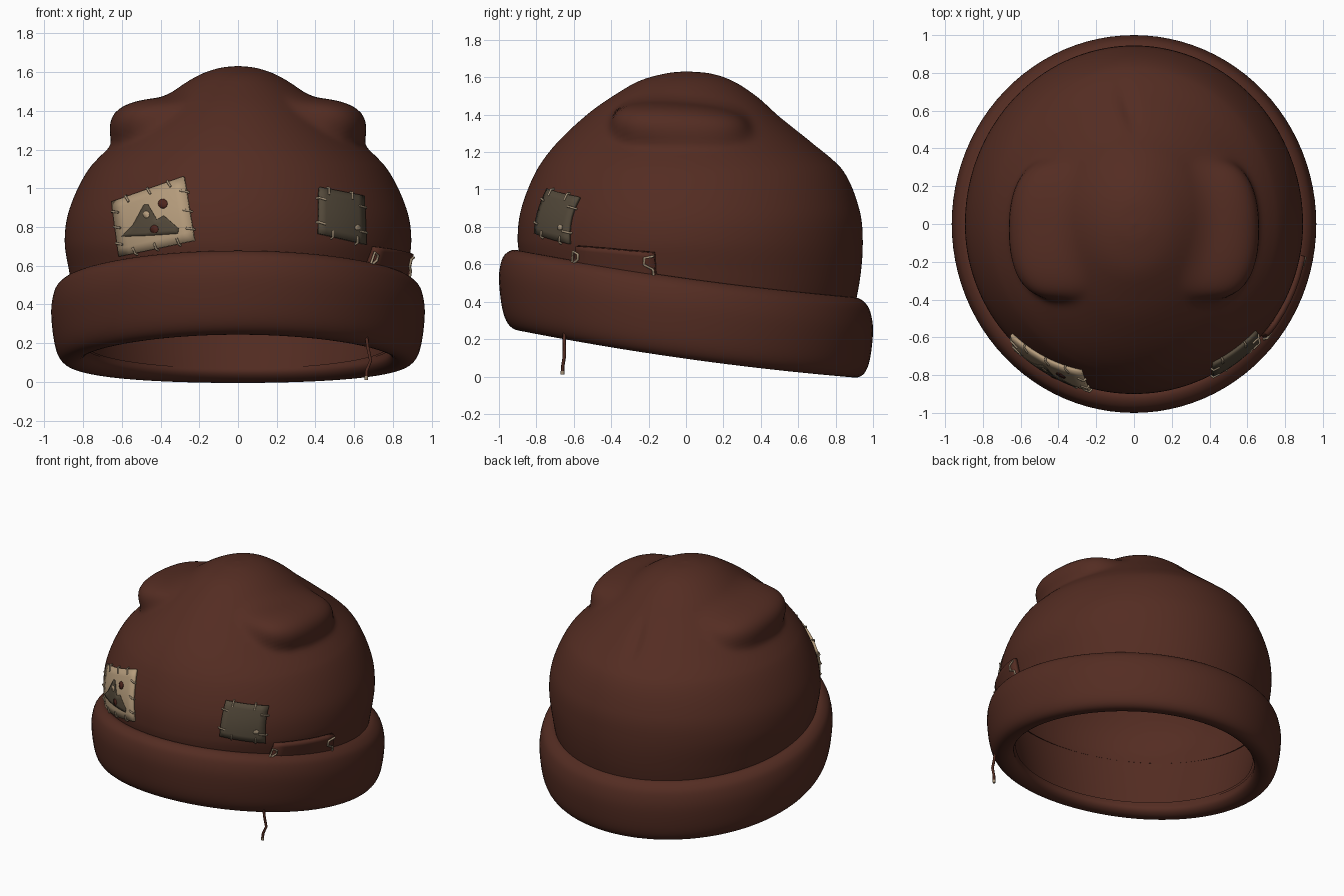
import bpy, bmesh, math
from mathutils import Vector
from mathutils.bvhtree import BVHTree

cube = bpy.data.objects.get("Cube")
if cube:
    bpy.data.objects.remove(cube, do_unlink=True)

TILT = 0.14  # the cuff drops towards the back


def material(name, rgb):
    m = bpy.data.materials.new(name)
    m.use_nodes = True
    m.diffuse_color = (*rgb, 1)
    bsdf = m.node_tree.nodes["Principled BSDF"]
    bsdf.inputs["Base Color"].default_value = (*rgb, 1)
    bsdf.inputs["Roughness"].default_value = 0.9
    return m


BROWN = material("brown wool", (0.088, 0.0255, 0.016))
TAN = material("tan cloth", (0.46, 0.33, 0.20))
OLIVE = material("olive cloth", (0.086, 0.066, 0.042))
CREAM = material("stitch thread", (0.38, 0.29, 0.19))
RED = material("dark red paint", (0.075, 0.018, 0.012))


def finish(name, bm, mat, angle=50):
    mesh = bpy.data.meshes.new(name)
    bm.to_mesh(mesh)
    bm.free()
    obj = bpy.data.objects.new(name, mesh)
    bpy.context.collection.objects.link(obj)
    mesh.materials.append(mat)
    bpy.ops.object.select_all(action='DESELECT')
    obj.select_set(True)
    bpy.context.view_layer.objects.active = obj
    bpy.ops.object.shade_smooth_by_angle(angle=math.radians(angle))
    return obj


def thicken(obj, amount, rim=True):
    mod = obj.modifiers.new("thickness", 'SOLIDIFY')
    mod.thickness = amount
    mod.offset = -1
    mod.use_rim = rim


def smooth_rows(rows, steps):
    """Catmull-Rom interpolation through a list of tuples."""
    v = [Vector(r) for r in rows]
    v = [v[0] * 2 - v[1]] + v + [v[-1] * 2 - v[-2]]
    out = []
    for a, b, c, d in zip(v, v[1:], v[2:], v[3:]):
        for i in range(steps):
            t = i / steps
            out.append(b + 0.5 * t * (c - a + t * (2 * a - 5 * b + 4 * c - d + t * (3 * (b - c) + d - a))))
    return out + [Vector(rows[-1])]


def skin(bm, rings):
    """Bridge rings of points with quads; a ring of one point closes the end."""
    rings = [[bm.verts.new(p) for p in ring] for ring in rings]
    for lo, hi in zip(rings, rings[1:]):
        n = len(lo)
        for i in range(n):
            j = (i + 1) % n
            if len(hi) == 1:
                bm.faces.new((lo[i], lo[j], hi[0]))
            else:
                bm.faces.new((lo[i], lo[j], hi[j], hi[i]))


# Crown: oval rings, with drooping side lobes pushed outwards
CORE = Vector((0, 0, 0.85))
LOBE = Vector((0.40, -0.03, 1.335))
LOBE_R = Vector((0.265, 0.37, 0.13))


def in_lobe(p):
    v = Vector((abs(p.x), p.y, p.z)) - LOBE
    droop = v.z + 0.1 * v.x + 0.06 * v.y
    return abs(v.x / LOBE_R.x) ** 2.8 + abs(v.y / LOBE_R.y) ** 2.3 + abs(droop / LOBE_R.z) ** 2.8 < 1


def lobe_reach(d, least):
    """Distance from the core to the far side of the lobe along d."""
    t = 1.0
    while t > least:
        if in_lobe(CORE + d * t):
            lo, hi = t, t + 0.02
            for _ in range(8):
                mid = (lo + hi) / 2
                lo, hi = (mid, hi) if in_lobe(CORE + d * mid) else (lo, mid)
            return lo
        t -= 0.02
    return 0


def crown_point(p):
    ray = p - CORE
    reach, d = ray.length, ray.normalized()
    if p.z > 1.0:
        k = 0.05
        far = lobe_reach(d, reach - k)
        h = max(k - abs(reach - far), 0) / k
        reach = max(reach, far) + h * h * k / 4
    if p.y > 0:  # sewn pleat at the back
        across = p.x + 0.03 + 0.25 * (p.y - 0.62)
        reach -= 0.035 * math.exp(-(across / 0.025) ** 2 - ((p.y - 0.63) / 0.1) ** 2)
    return CORE + d * reach


crown_rows = [  # height, front depth, back depth, half width
    (0.18, 0.82, 0.83, 0.79), (0.36, 0.85, 0.88, 0.83), (0.56, 0.88, 0.93, 0.87), (0.73, 0.90, 0.945, 0.895),
    (0.9, 0.88, 0.925, 0.868), (1.1, 0.80, 0.84, 0.77), (1.25, 0.69, 0.675, 0.62),
    (1.4, 0.53, 0.49, 0.45), (1.5, 0.39, 0.375, 0.335), (1.58, 0.25, 0.25, 0.21),
    (1.62, 0.11, 0.13, 0.10), (1.632, 0, 0, 0)]
SEG = 180
rings = []
for z, front, back, wide in smooth_rows(crown_rows, 10)[:-1]:
    ring = []
    slope = TILT * min(1, max(0, (0.73 - z) / 0.55))
    for i in range(SEG):
        a = math.tau * i / SEG
        y = math.sin(a) * (back if i < SEG / 2 else front)
        ring.append(crown_point(Vector((wide * math.cos(a), y, z - slope * y))))
    rings.append(ring)
rings.append([Vector((0, 0, 1.632))])
bm = bmesh.new()
skin(bm, rings)
lobe_verts = [v for v in bm.verts if 1.12 < v.co.z < 1.55]
for _ in range(5):
    bmesh.ops.smooth_vert(bm, verts=lobe_verts, factor=0.5, use_axis_x=True, use_axis_y=True, use_axis_z=True)
bm.normal_update()
surface = BVHTree.FromBMesh(bm)
thicken(finish("crown", bm, BROWN, 70), 0.015, rim=False)

# Rolled cuff, with its inner wall tucked behind the crown
cuff_rows = [
    (0.86, 0.53), (0.91, 0.55), (0.955, 0.53), (0.985, 0.485), (1.0, 0.39), (0.987, 0.25),
    (0.962, 0.165), (0.92, 0.125), (0.86, 0.125), (0.82, 0.16), (0.83, 0.22), (0.88, 0.4), (0.94, 0.5)]
rings = []
for r, h in smooth_rows(cuff_rows, 4):
    ring = []
    for i in range(96):
        a = math.tau * i / 96
        y = r * math.sin(a)
        ring.append(Vector((0.965 * r * math.cos(a), y, h - TILT * y - 0.025 * math.cos(a) ** 2)))
    rings.append(ring)
bm = bmesh.new()
skin(bm, rings)
bmesh.ops.reverse_faces(bm, faces=bm.faces)
finish("cuff", bm, BROWN, 60)


# Flat shapes laid onto the crown
def on_crown(u, z, side, lift):
    origin, d = (Vector((3, u, z)), Vector((-1, 0, 0))) if side else (Vector((u, -3, z)), Vector((0, 1, 0)))
    hit, normal, _, _ = surface.ray_cast(origin, d)
    if normal.dot(d) > 0:
        normal = -normal
    return hit + normal * lift


def plate(name, outline, mat, lift, thick, side=False, cuts=6):
    b = bmesh.new()
    face = b.faces.new([b.verts.new((u, z, 0)) for u, z in outline])
    if len(outline) > 4:
        bmesh.ops.triangulate(b, faces=[face])
    bmesh.ops.subdivide_edges(b, edges=b.edges[:], cuts=cuts, use_grid_fill=True)
    for v in b.verts:
        v.co = on_crown(v.co.x, v.co.y, side, lift)
    bmesh.ops.recalc_face_normals(b, faces=b.faces)
    b.normal_update()
    out = Vector((1, 0, 0)) if side else Vector((0, -1, 0))
    if sum((f.normal.dot(out) for f in b.faces)) < 0:
        bmesh.ops.reverse_faces(b, faces=b.faces)
    thicken(finish(name, b, mat, 40), thick)


def disc(name, u, z, r, mat, lift):
    pts = [(u + r * math.cos(math.tau * i / 10), z + r * math.sin(math.tau * i / 10)) for i in range(10)]
    plate(name, pts, mat, lift, 0.004, cuts=1)


def tubes(name, paths, radius, mat):
    cu = bpy.data.curves.new(name, 'CURVE')
    cu.dimensions = '3D'
    cu.bevel_depth = radius
    cu.bevel_resolution = 1
    cu.use_fill_caps = True
    for path in paths:
        s = cu.splines.new('POLY')
        s.points.add(len(path) - 1)
        for pt, co in zip(s.points, path):
            pt.co = (*co, 1)
    obj = bpy.data.objects.new(name, cu)
    bpy.context.collection.objects.link(obj)
    cu.materials.append(mat)


def edge_stitches(name, outline, spots):
    """Short threads crossing each edge of a patch."""
    mid = sum((Vector(p) for p in outline), Vector((0, 0))) / len(outline)
    paths = []
    for k, (a, b) in enumerate(zip(outline, outline[1:] + outline[:1])):
        a, b = Vector(a), Vector(b)
        out = Vector((b.y - a.y, a.x - b.x)).normalized()
        if out.dot(a - mid) < 0:
            out = -out
        skew = (b - a).normalized() * (0.3 if k % 2 else -0.2)
        for t in spots:
            p = a.lerp(b, t + 0.04 * (k % 2))
            paths.append([on_crown(*(p + (out + skew) * o), False, l)
                          for o, l in ((-0.03, 0.019), (0.002, 0.021), (0.01, 0.004))])
    tubes(name, paths, 0.006, CREAM)


# Picture patch with a painted hill and spots
picture = [(-0.642, 0.925), (-0.275, 1.055), (-0.222, 0.73), (-0.605, 0.65)]
plate("picture_patch", picture, TAN, 0.018, 0.018)
edge_stitches("picture_patch_stitches", picture, (0.2, 0.5, 0.78))
hill = [(-0.59, 0.75), (-0.53, 0.81), (-0.475, 0.91), (-0.455, 0.91), (-0.41, 0.835), (-0.375, 0.855),
        (-0.30, 0.79), (-0.305, 0.765), (-0.45, 0.755)]
plate("painted_hill", hill, OLIVE, 0.021, 0.004, cuts=3)
disc("hill_window", -0.462, 0.86, 0.017, TAN, 0.023)
disc("upper_spot", -0.38, 0.915, 0.024, RED, 0.021)
disc("lower_spot", -0.422, 0.787, 0.021, RED, 0.023)

# Plain patch
plain = [(0.415, 1.0), (0.642, 0.955), (0.652, 0.71), (0.412, 0.765)]
plate("plain_patch", plain, OLIVE, 0.018, 0.018)
edge_stitches("plain_patch_stitches", plain, (0.2, 0.72))
disc("plain_patch_knot", 0.605, 0.795, 0.014, CREAM, 0.022)

# Side tab tucked into the cuff, with a looped thread at each end
tab = [(-0.57, 0.70), (-0.165, 0.665), (-0.155, 0.50), (-0.59, 0.55)]
plate("side_tab", tab, BROWN, 0.034, 0.03, side=True)
loops = [[(-0.585, 0.62), (-0.58, 0.675), (-0.555, 0.66), (-0.555, 0.635), (-0.575, 0.615)],
         [(-0.165, 0.65), (-0.215, 0.64), (-0.215, 0.605), (-0.17, 0.58), (-0.165, 0.54)]]
tubes("side_tab_stitches", [[on_crown(*p, True, 0.038) for p in l] for l in loops], 0.007, CREAM)

# Loose thread hanging below the cuff
strand = [(0.66, -0.65, 0.26), (0.67, -0.65, 0.18), (0.685, -0.65, 0.11), (0.665, -0.658, 0.06), (0.663, -0.66, 0.03)]
tubes("loose_thread", [strand], 0.009, BROWN)
tubes("loose_thread_tip", [[strand[-1], (0.662, -0.66, 0.01)]], 0.01, CREAM)
